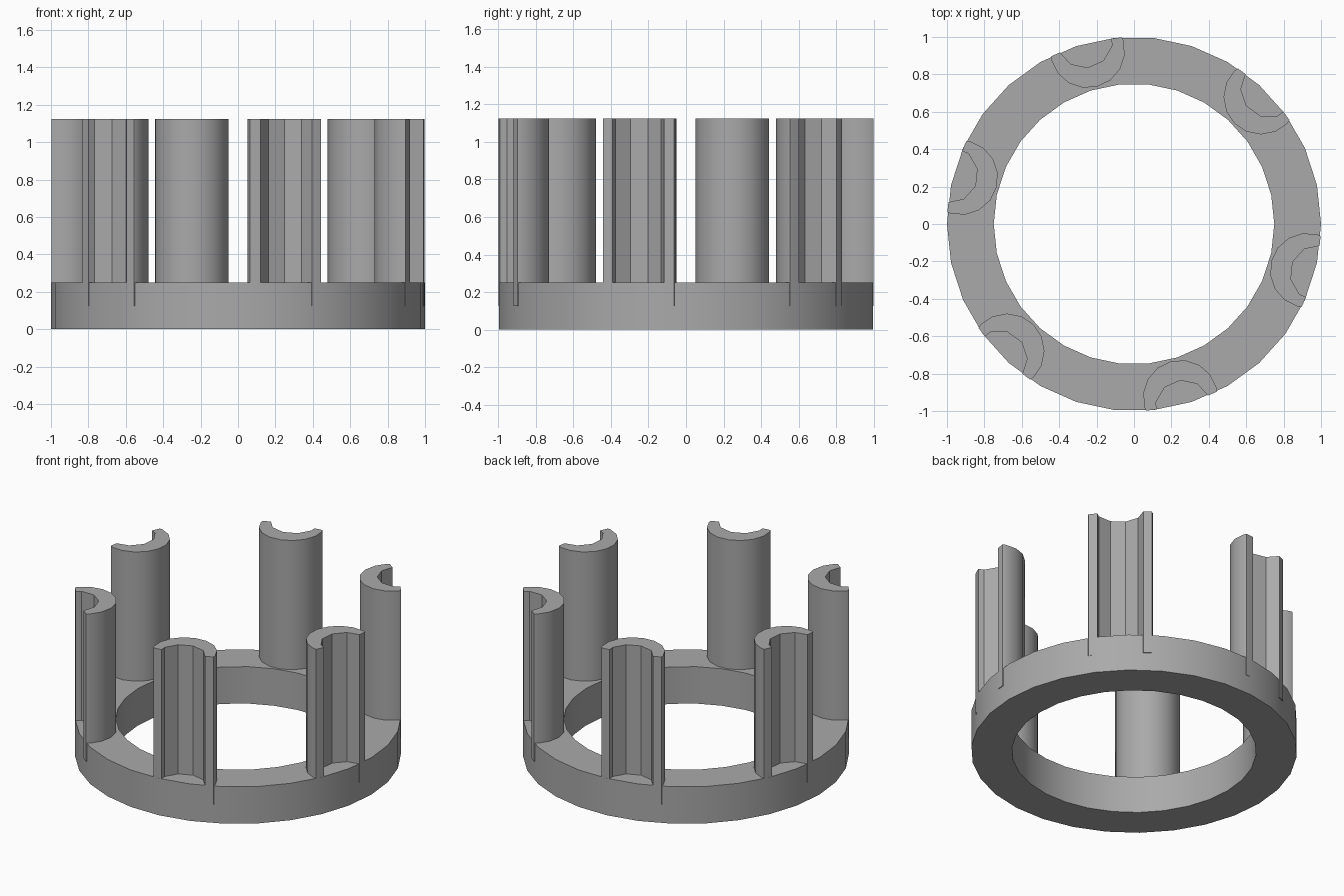
import bpy, bmesh, math
from mathutils import Matrix

if "Cube" in bpy.data.objects:
    bpy.data.objects.remove(bpy.data.objects["Cube"], do_unlink=True)

grey = bpy.data.materials.new("mid grey")
grey.use_nodes = True
colour = (0.4, 0.4, 0.4, 1)
grey.diffuse_color = colour
grey.node_tree.nodes["Principled BSDF"].inputs["Base Color"].default_value = colour


def cylinder(name, sides, radius, bottom, top, distance=0, angle=0):
    """Upright prism with its first corner on +x, moved out from the axis."""
    bm = bmesh.new()
    rim = []
    for i in range(sides):
        a = math.tau * i / sides
        rim.append(bm.verts.new((radius * math.cos(a) + distance * math.cos(angle),
                                 radius * math.sin(a) + distance * math.sin(angle), bottom)))
    base = bm.faces.new(rim)
    cap = bmesh.ops.extrude_face_region(bm, geom=[base])["geom"]
    for v in cap:
        if isinstance(v, bmesh.types.BMVert):
            v.co.z = top
    bmesh.ops.recalc_face_normals(bm, faces=bm.faces)
    mesh = bpy.data.meshes.new(name)
    bm.to_mesh(mesh)
    bm.free()
    mesh.materials.append(grey)
    obj = bpy.data.objects.new(name, mesh)
    bpy.context.collection.objects.link(obj)
    return obj


def carve(obj, operations):
    """Apply boolean cuts and remove the cutters."""
    for cutter, operation in operations:
        cutter.hide_render = True
        mod = obj.modifiers.new("cut", "BOOLEAN")
        mod.object, mod.operation, mod.solver = cutter, operation, "EXACT"
    bpy.context.view_layer.update()
    result = bpy.data.meshes.new_from_object(
        obj.evaluated_get(bpy.context.evaluated_depsgraph_get()))
    obj.modifiers.clear()
    obj.data = result
    for cutter, operation in operations:
        bpy.data.objects.remove(cutter, do_unlink=True)


def smooth(obj):
    bpy.ops.object.select_all(action="DESELECT")
    obj.select_set(True)
    bpy.context.view_layer.objects.active = obj
    bpy.ops.object.shade_smooth_by_angle(angle=math.radians(30))


# Base ring
ring = cylinder("base_ring", 30, 1, 0, 0.25)
carve(ring, [(cylinder("ring_hole", 30, 0.75, -1, 1), "DIFFERENCE")])
smooth(ring)

# One half-round post, hollowed and trimmed flush with the rim
diagonal = math.radians(45)
post = cylinder("post_1", 16, 0.2, 0.125, 1.125, 0.96, diagonal)
carve(post, [(cylinder("post_hollow", 10, 0.15, -1, 2, 1.02, diagonal), "DIFFERENCE"),
             (cylinder("rim_trim", 64, 1, -1, 2), "INTERSECT")])
smooth(post)

# Remaining posts around the ring
for i in range(1, 6):
    copy = post.copy()
    copy.name = f"post_{i + 1}"
    copy.matrix_world = Matrix.Rotation(math.radians(60 * i), 4, "Z")
    bpy.context.collection.objects.link(copy)
